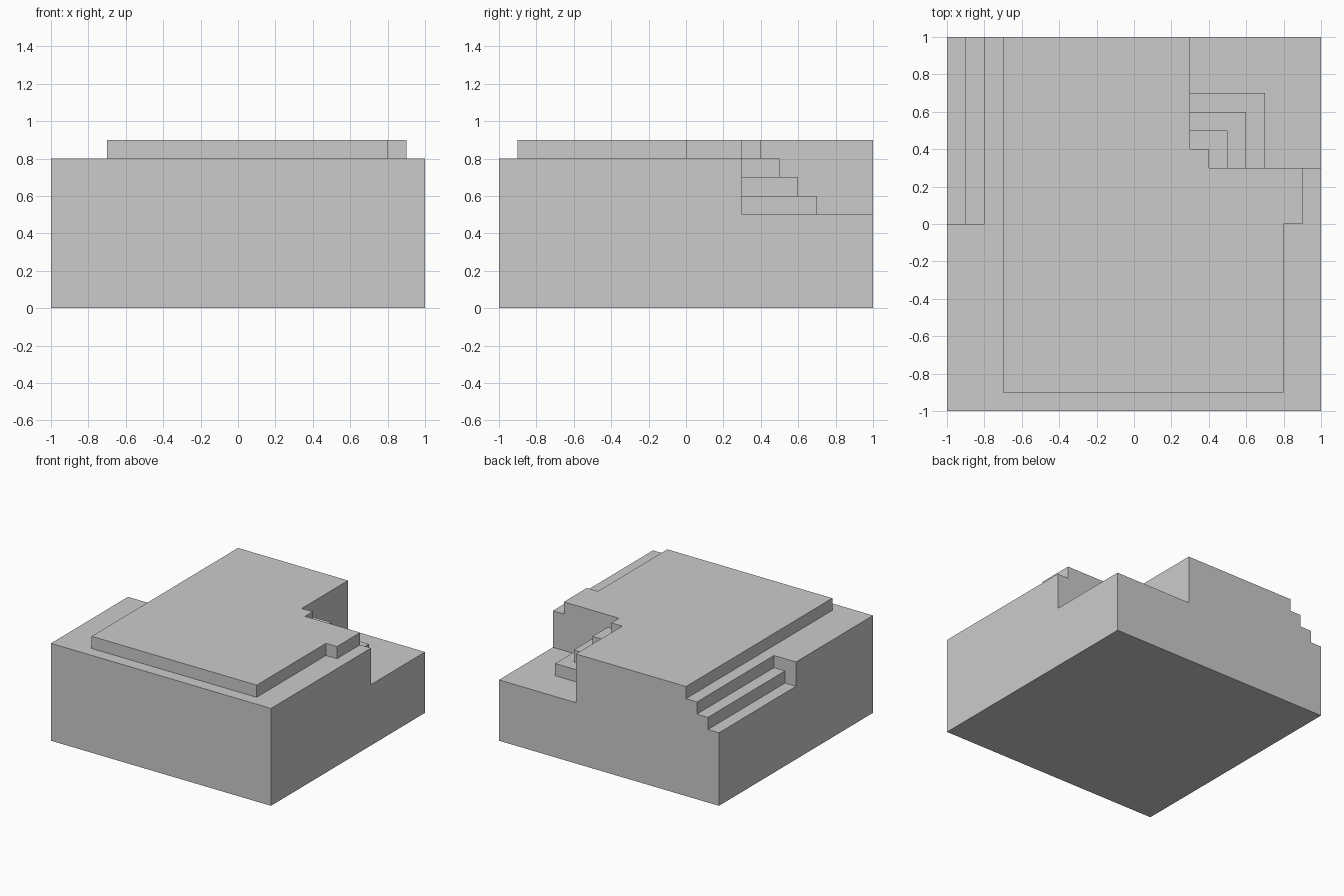
import bpy, bmesh

if "Cube" in bpy.data.objects:
    bpy.data.objects.remove(bpy.data.objects["Cube"])

FAR = 1.5  # cutters overshoot the block


def prism(name, outline, z0, z1):
    """Extrude a counter-clockwise xy outline from z0 to z1."""
    bm = bmesh.new()
    face = bm.faces.new([bm.verts.new((x, y, z0)) for x, y in outline])
    ext = bmesh.ops.extrude_face_region(bm, geom=[face])["geom"]
    top = [v for v in ext if isinstance(v, bmesh.types.BMVert)]
    bmesh.ops.translate(bm, vec=(0, 0, z1 - z0), verts=top)
    bmesh.ops.recalc_face_normals(bm, faces=bm.faces)
    mesh = bpy.data.meshes.new(name)
    bm.to_mesh(mesh)
    bm.free()
    obj = bpy.data.objects.new(name, mesh)
    bpy.context.collection.objects.link(obj)
    return obj


def rect(x0, y0, x1, y1):
    return [(x0, y0), (x1, y0), (x1, y1), (x0, y1)]


def carve(target, name, outline, floor):
    """Remove everything inside the outline above the floor height."""
    cutter = prism(name, outline, floor, FAR)
    cutter.hide_render = True
    mod = target.modifiers.new(name, "BOOLEAN")
    mod.operation, mod.solver, mod.object = "DIFFERENCE", "EXACT", cutter
    bpy.context.view_layer.objects.active = target
    bpy.ops.object.modifier_apply(modifier=mod.name)
    bpy.data.objects.remove(cutter)


# Full block up to the raised top
block = prism("stepped_block", rect(-1, -1, 1, 1), 0, 0.9)

# Rim around the raised top: front and left, then the jogged right side
carve(block, "front_left_rim",
      [(-FAR, -FAR), (FAR, -FAR), (FAR, -0.9), (-0.7, -0.9),
       (-0.7, FAR), (-FAR, FAR)], 0.8)
carve(block, "right_rim",
      [(0.8, -FAR), (FAR, -FAR), (FAR, FAR), (0.9, FAR), (0.9, 0), (0.8, 0)], 0.8)

# Straight steps down the left side
for i in range(2):
    carve(block, f"side_step_{i}", rect(-FAR, 0, -0.8 - 0.1 * i, FAR), 0.7 - 0.1 * i)

# Sunken back corner with square steps rising to the inner corner
for i in range(4):
    s = 0.7 - 0.1 * i
    carve(block, f"corner_step_{i}",
          [(s, 0.3), (FAR, 0.3), (FAR, FAR), (0.3, FAR), (0.3, s), (s, s)],
          0.5 + 0.1 * i)
